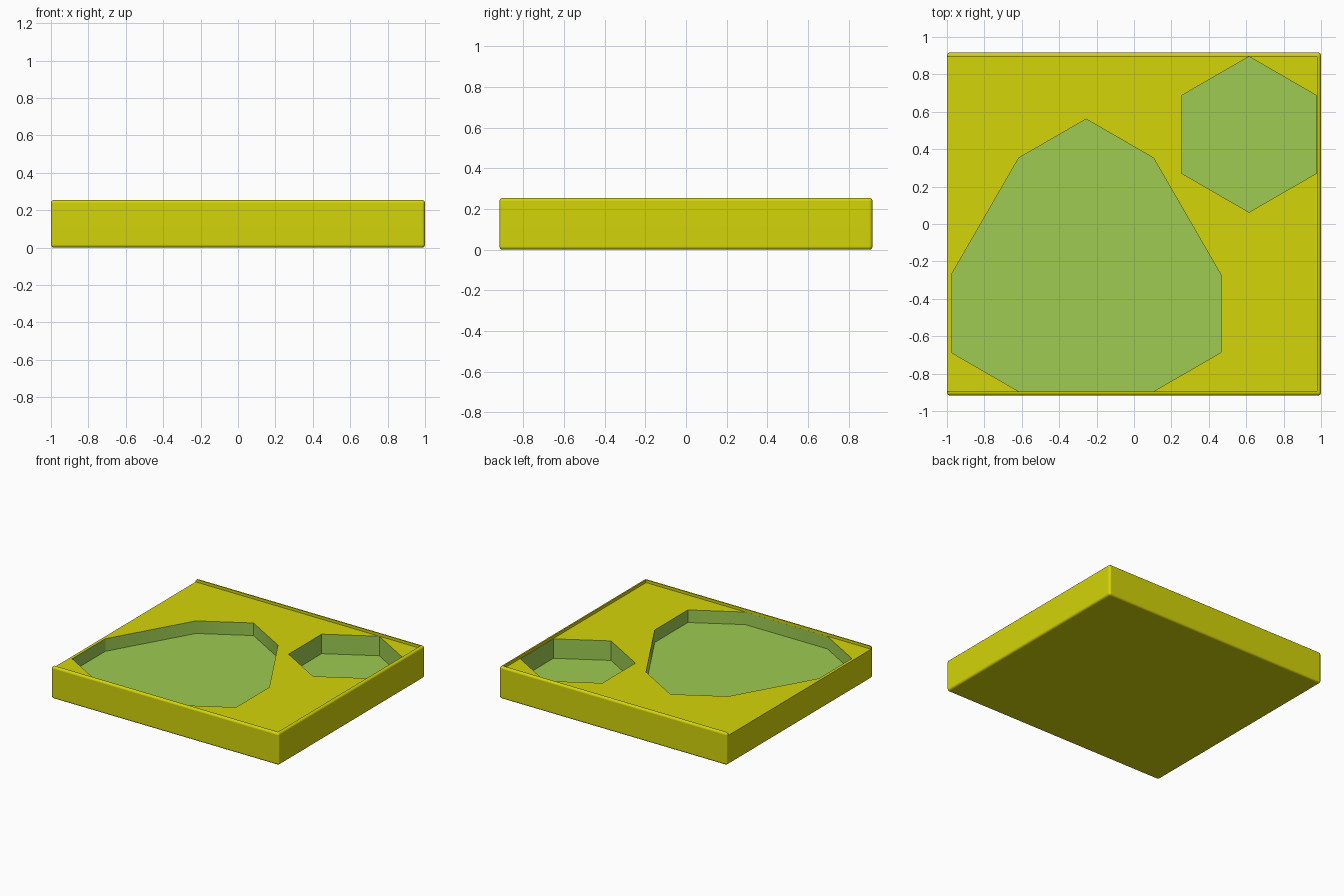
import bpy, bmesh, math

cube = bpy.data.objects.get("Cube")
if cube:
    bpy.data.objects.remove(cube, do_unlink=True)

HALF_X, HALF_Y, HEIGHT = 1.0, 0.917, 0.255
WALL, ROUND = 0.022, 0.017
LEDGE = HEIGHT - 0.022            # surface the sliding lid rests on
R = 0.416                         # hexagon corner radius
W = R * math.sqrt(3) / 2          # hexagon half width


def material(name, rgb):
    m = bpy.data.materials.new(name)
    m.use_nodes = True
    m.diffuse_color = (*rgb, 1)
    m.node_tree.nodes["Principled BSDF"].inputs["Base Color"].default_value = (*rgb, 1)
    return m


MATS = [material("yellow", (0.66, 0.66, 0.003)),
        material("leaf_green", (0.337, 0.597, 0.082))]


def make_object(name, bm, mat_index=0):
    bmesh.ops.recalc_face_normals(bm, faces=bm.faces)
    for f in bm.faces:
        f.material_index = mat_index
    mesh = bpy.data.meshes.new(name)
    bm.to_mesh(mesh)
    bm.free()
    for m in MATS:
        mesh.materials.append(m)
    ob = bpy.data.objects.new(name, mesh)
    bpy.context.collection.objects.link(ob)
    return ob


def block(lo, hi):
    bm = bmesh.new()
    bmesh.ops.create_cube(bm, size=1)
    for v in bm.verts:
        v.co = [(a + b) / 2 + c * (b - a) for a, b, c in zip(lo, hi, v.co)]
    return bm


def hex_prism(centres, floor):
    """Merged upright prism over one or more touching hexagons."""
    bm = bmesh.new()
    for cx, cy in centres:
        angles = [math.radians(30 + 60 * i) for i in range(6)]
        bm.faces.new([bm.verts.new((cx + R * math.cos(a), cy + R * math.sin(a), floor))
                      for a in angles])
    bmesh.ops.remove_doubles(bm, verts=bm.verts, dist=0.001)
    if len(centres) > 1:
        bmesh.ops.dissolve_faces(bm, faces=bm.faces[:], use_verts=True)
    ext = bmesh.ops.extrude_face_region(bm, geom=bm.faces[:], use_keep_orig=True)
    for v in ext["geom"]:
        if isinstance(v, bmesh.types.BMVert):
            v.co.z = HEIGHT + 0.1
    return bm


# Tray body with rounded edges
bm = block((-HALF_X, -HALF_Y, 0), (HALF_X, HALF_Y, HEIGHT))
bmesh.ops.bevel(bm, geom=bm.edges[:], offset=ROUND, segments=5,
                profile=0.5, affect='EDGES')
tray = make_object("tray", bm)

# Lid slot open at the right, then the tile pockets
low = -HALF_Y + WALL + R
cutters = [
    make_object("slot_cutter", block((-HALF_X - 0.1, -HALF_Y + WALL - 0.0005, LEDGE),
                                     (HALF_X - WALL, HALF_Y - WALL + 0.0005, HEIGHT + 0.1))),
    make_object("cluster_cutter", hex_prism(
        [(-0.256 - W, low), (-0.256 + W, low), (-0.256, low + 1.5 * R)], LEDGE - 0.1), 1),
    make_object("hexagon_cutter", hex_prism([(0.615, -low)], LEDGE - 0.155), 1),
]

bpy.ops.object.select_all(action='DESELECT')
bpy.context.view_layer.objects.active = tray
tray.select_set(True)
for c in cutters:
    c.hide_render = True
    mod = tray.modifiers.new(c.name, 'BOOLEAN')
    mod.operation, mod.solver, mod.object = 'DIFFERENCE', 'EXACT', c
    bpy.ops.object.modifier_apply(modifier=mod.name)
    bpy.data.objects.remove(c, do_unlink=True)

# Smooth rounding, crisp pockets
bpy.ops.object.shade_smooth_by_angle(angle=math.radians(30))
weighted = tray.modifiers.new("weighted_normals", 'WEIGHTED_NORMAL')
weighted.keep_sharp = True
